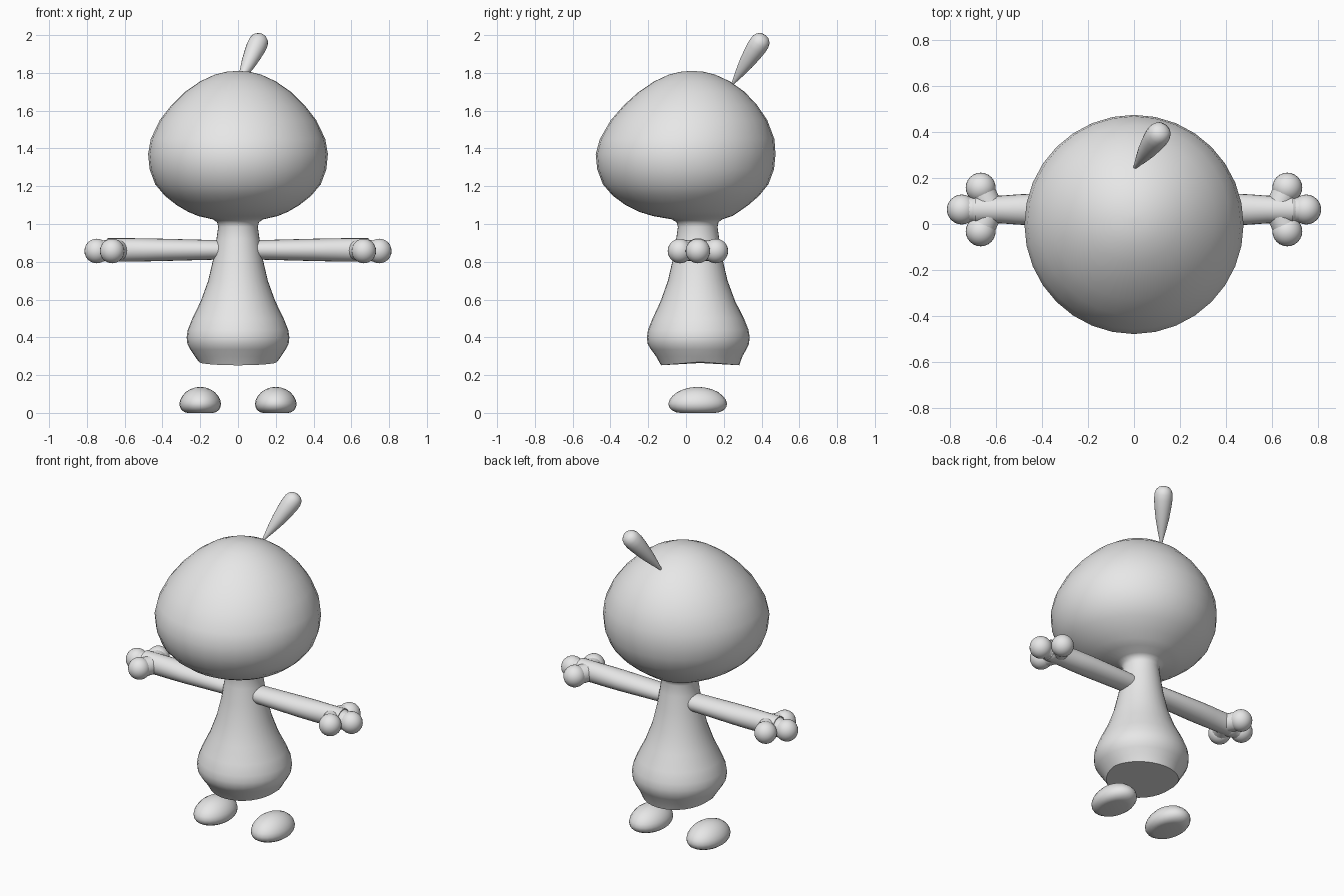
import bpy, bmesh, math
from mathutils import Vector

if "Cube" in bpy.data.objects:
    bpy.data.objects.remove(bpy.data.objects["Cube"])

grey = bpy.data.materials.new("plain_grey")
grey.use_nodes = True
grey.diffuse_color = (0.8, 0.8, 0.8, 1)
grey.node_tree.nodes["Principled BSDF"].inputs["Base Color"].default_value = (0.8, 0.8, 0.8, 1)


def finish(bm, name, angle=50):
    """Turn a bmesh into a smooth shaded object."""
    bmesh.ops.recalc_face_normals(bm, faces=bm.faces)
    mesh = bpy.data.meshes.new(name)
    bm.to_mesh(mesh)
    bm.free()
    mesh.materials.append(grey)
    obj = bpy.data.objects.new(name, mesh)
    bpy.context.collection.objects.link(obj)
    bpy.ops.object.select_all(action='DESELECT')
    obj.select_set(True)
    bpy.context.view_layer.objects.active = obj
    bpy.ops.object.shade_smooth_by_angle(angle=math.radians(angle))
    return obj


def loft(bm, rings, axis=Vector((0, 0, 1)), side=Vector((1, 0, 0)), n=32):
    """Bridge elliptical rings (centre, radius along side, radius across) and cap the ends."""
    across = axis.cross(side)
    loops = []
    for centre, ru, rv in rings:
        loops.append([bm.verts.new(Vector(centre)
                                   + side * ru * math.cos(math.tau * i / n)
                                   + across * rv * math.sin(math.tau * i / n))
                      for i in range(n)])
    for a, b in zip(loops, loops[1:]):
        for i in range(n):
            j = (i + 1) % n
            bm.faces.new((a[i], a[j], b[j], b[i]))
    bm.faces.new(loops[0])
    bm.faces.new(loops[-1])


def ball(bm, centre, r):
    made = bmesh.ops.create_uvsphere(bm, u_segments=24, v_segments=14, radius=r)
    bmesh.ops.translate(bm, verts=made["verts"], vec=centre)


# Head, neck and pear-shaped body in one skin: height, radius, centre y
profile = [
    (0.262, 0.207, 0.075), (0.30, 0.229, 0.07), (0.335, 0.252, 0.067),
    (0.365, 0.268, 0.065), (0.40, 0.272, 0.065), (0.44, 0.266, 0.065), (0.50, 0.242, 0.065),
    (0.59, 0.198, 0.063), (0.70, 0.158, 0.062), (0.82, 0.13, 0.062),
    (0.92, 0.114, 0.062), (0.985, 0.105, 0.062), (1.01, 0.111, 0.061), (1.025, 0.135, 0.058),
    (1.042, 0.21, 0.035), (1.065, 0.265, 0.015), (1.10, 0.325, 0.005), (1.15, 0.388, 0.0),
    (1.21, 0.438, -0.002), (1.29, 0.468, -0.002), (1.37, 0.476, -0.002),
    (1.45, 0.462, 0.006), (1.55, 0.414, 0.016), (1.63, 0.352, 0.024),
    (1.70, 0.28, 0.03), (1.755, 0.2, 0.032), (1.79, 0.125, 0.032),
    (1.806, 0.06, 0.032), (1.81, 0.01, 0.032),
]
bm = bmesh.new()
loft(bm, [((0, y, z), r, r) for z, r, y in profile])
# The hem dips at the front and back
for v in bm.verts:
    if v.co.z < 0.27:
        v.co.z += 0.008 - 0.018 * abs(v.co.y - 0.075) / 0.207
finish(bm, "head_and_body")

# Arms with three ball fingers
for s, name in ((1, "left_arm"), (-1, "right_arm")):
    bm = bmesh.new()
    out = Vector((s, 0, 0))
    loft(bm, [((s * x, 0.063, 0.863), ry, rz) for x, ry, rz in
              ((0.05, 0.06, 0.05), (0.13, 0.068, 0.052), (0.4, 0.07, 0.059),
               (0.5, 0.066, 0.061), (0.58, 0.06, 0.062), (0.69, 0.062, 0.062))],
         axis=out, side=Vector((0, 1, 0)), n=24)
    ball(bm, (s * 0.67, 0.063, 0.861), 0.062)
    for x, dy in ((0.748, 0), (0.666, 0.095), (0.666, -0.095)):
        tip = Vector((s * x, 0.063 + dy, 0.857))
        root = Vector((s * 0.63, 0.063 + dy * 0.2, 0.861))
        ball(bm, tip, 0.065)
        axis = (tip - root).normalized()
        loft(bm, [(root, 0.055, 0.055), (tip, 0.056, 0.056)], axis=axis,
             side=Vector((0, 0, 1)), n=16)
    finish(bm, name)

# Flat-soled oval feet: height, share of full width
sole = [(0.0, 0.6), (0.004, 0.76), (0.016, 0.9), (0.032, 0.98), (0.05, 1), (0.07, 0.96),
        (0.09, 0.86), (0.11, 0.7), (0.126, 0.47), (0.135, 0.22), (0.137, 0.03)]
for s, name in ((1, "left_foot"), (-1, "right_foot")):
    bm = bmesh.new()
    loft(bm, [((s * 0.2, 0.062, z), 0.11 * k, 0.155 * k) for z, k in sole], n=24)
    finish(bm, name)

# Leaning tuft on the crown: distance along it, radius
base, tip = Vector((0.01, 0.255, 1.755)), Vector((0.125, 0.415, 1.997))
axis = (tip - base).normalized()
side = axis.cross(Vector((0, 0, 1))).normalized()
bm = bmesh.new()
loft(bm, [(base.lerp(tip, t), r, r) for t, r in
          ((-0.1, 0.004), (0.03, 0.013), (0.2, 0.026), (0.4, 0.039), (0.6, 0.048), (0.75, 0.053),
           (0.86, 0.052), (0.93, 0.045), (0.98, 0.03), (1.0, 0.01))],
     axis=axis, side=side, n=20)
finish(bm, "head_tuft")
